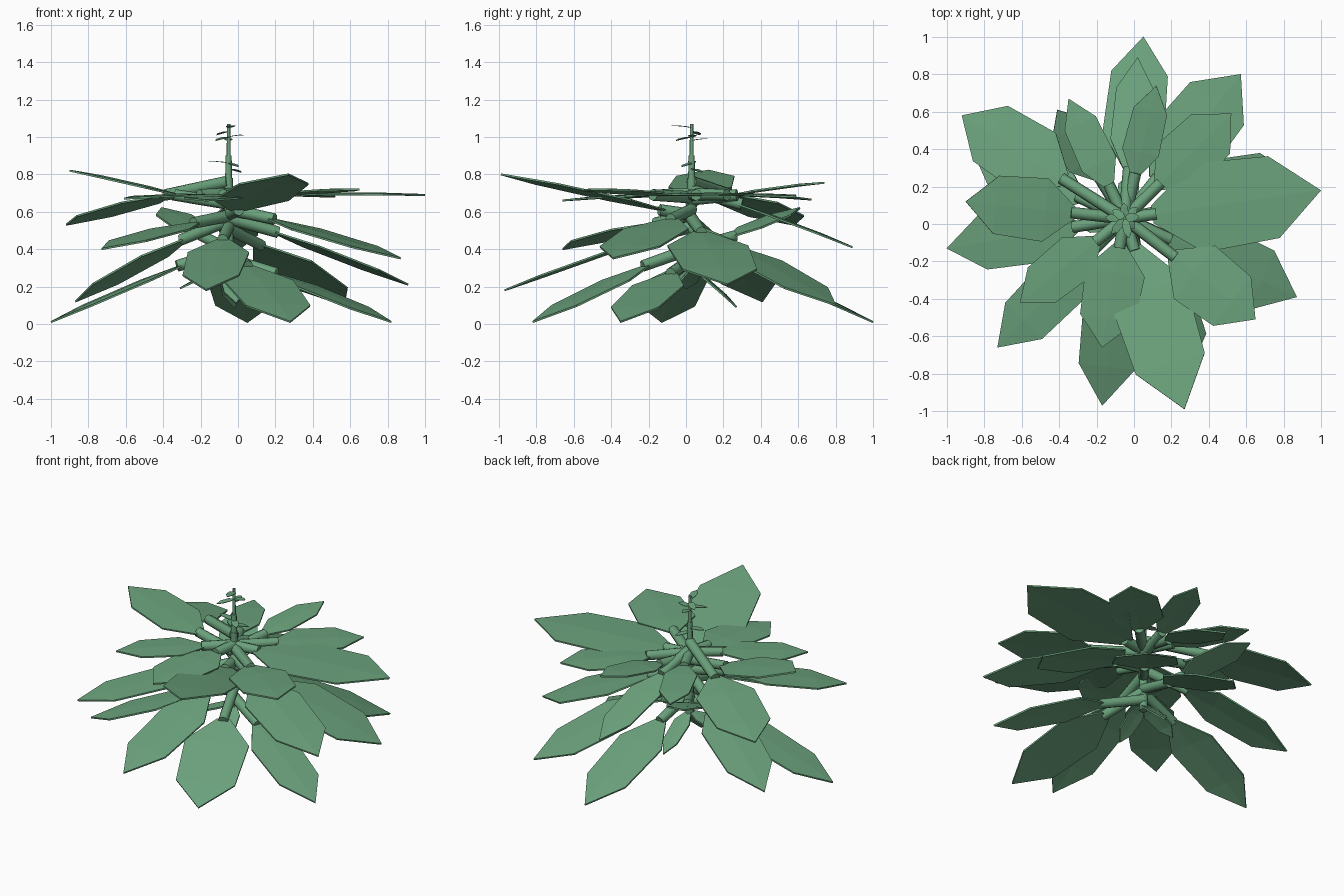
import bpy, math
from mathutils import Vector

if "Cube" in bpy.data.objects:
    bpy.data.objects.remove(bpy.data.objects["Cube"])

green = bpy.data.materials.new("leaf_green")
green.diffuse_color = (0.147, 0.36, 0.202, 1)
green.use_nodes = True
green.node_tree.nodes["Principled BSDF"].inputs["Base Color"].default_value = green.diffuse_color
STEM = Vector((-0.05, 0.03, 0))


def on_stem(z):
    return STEM + Vector((0, 0, z))


def make_object(name, verts, faces):
    mesh = bpy.data.meshes.new(name)
    mesh.from_pydata(verts, [], faces)
    mesh.materials.append(green)
    obj = bpy.data.objects.new(name, mesh)
    bpy.context.collection.objects.link(obj)
    return obj


def rod(name, a, b, ra, rb, sides=8):
    """Capped tapered cylinder between two points."""
    q = (b - a).to_track_quat('Z', 'Y')
    verts = []
    for p, r in ((a, ra), (b, rb)):
        for i in range(sides):
            t = 2 * math.pi * i / sides
            verts.append(p + q @ Vector((r * math.cos(t), r * math.sin(t), 0)))
    faces = [(i, (i + 1) % sides, sides + (i + 1) % sides, sides + i) for i in range(sides)]
    faces += [tuple(reversed(range(sides))), tuple(range(sides, 2 * sides))]
    obj = make_object(name, verts, faces)
    for poly in obj.data.polygons:
        poly.use_smooth = len(poly.vertices) == 4


def blade(name, base, tip, half, arch=0.01, thick=0.01):
    """Angular pointed leaf, nearly flat, with a faint fold along the midrib."""
    axis = tip - base
    side = Vector((-axis.y, axis.x, 0)).normalized()
    up = axis.cross(side).normalized()
    verts = []
    for t, w in ((0, 0.2), (0.27, 1.0), (0.72, 0.92)):
        mid = base + axis * t + up * (4 * arch * t * (1 - t))
        drop = up * (-0.03 * half * w)
        verts += [mid - side * half * w + drop, mid, mid + side * half * w + drop]
    verts.append(tip)
    faces = [(k, k + 3, k + 4, k + 1) for k in (0, 1, 3, 4)]
    faces += [(6, 9, 7), (7, 9, 8)]
    obj = make_object(name, verts, faces)
    mod = obj.modifiers.new("thickness", 'SOLIDIFY')
    mod.thickness = thick
    mod.offset = 0


def stalked_leaf(name, tip, half, reach, end_z):
    """Thick stalk leaving the stem along the slope of the leaf at its end."""
    tip = Vector(tip)
    direction = tip - STEM
    direction.z = 0
    span = direction.length - reach
    direction.normalize()
    end = STEM + direction * reach + Vector((0, 0, end_z))
    slope = (end_z - tip.z) / span
    rod(name + "_stalk", on_stem(end_z + 0.7 * slope * reach), end, 0.033, 0.031)
    blade(name, end - direction * 0.02, tip, half)


# Main stem, thick below and thin at the growing tip
rod("main_stem", on_stem(0.27), on_stem(0.78), 0.026, 0.024)
rod("upper_stem", on_stem(0.77), on_stem(0.9), 0.019, 0.016)
rod("stem_tip", on_stem(0.89), on_stem(1.07), 0.011, 0.009)

# Upper tier: tip x, y, z, half width, stalk length
upper = [
    (1.0, 0.18, 0.69, 0.24, 0.17),
    (0.52, 0.59, 0.68, 0.16, 0.27),
    (0.12, 0.74, 0.755, 0.10, 0.25),
    (-0.35, 0.67, 0.665, 0.10, 0.20),
    (-0.92, 0.58, 0.53, 0.19, 0.40),
    (-0.90, 0.12, 0.82, 0.17, 0.29),
    (-0.61, -0.42, 0.67, 0.13, 0.20),
    (-0.17, -0.66, 0.66, 0.16, 0.16),
    (0.27, -0.99, 0.80, 0.21, 0.18),
    (0.65, -0.51, 0.72, 0.18, 0.34),
]
for i, (x, y, z, half, reach) in enumerate(upper):
    height = 0.61 if y < -0.9 else 0.69  # the long front leaf rises from lower down
    stalked_leaf(f"upper_leaf_{i + 1}", (x, y, z), half, reach, height)

# Middle tier: tip x, y, z, half width, stalk height
middle = [
    (-0.41, 0.61, 0.62, 0.12, 0.47),
    (0.02, 0.89, 0.41, 0.11, 0.64),
    (0.91, 0.22, 0.21, 0.22, 0.49),
    (0.87, -0.39, 0.35, 0.19, 0.56),
    (-0.17, -0.97, 0.18, 0.165, 0.45),
    (-0.73, -0.66, 0.40, 0.15, 0.54),
]
for i, (x, y, z, half, height) in enumerate(middle):
    stalked_leaf(f"middle_leaf_{i + 1}", (x, y, z), half, 0.27, height)

# Lower tier, drooping: tip x, y, z, half width, stalk height
lower = [
    (0.57, 0.80, 0.10, 0.20, 0.42),
    (0.05, 1.0, 0.01, 0.165, 0.33),
    (-0.87, 0.41, 0.12, 0.17, 0.45),
    (-1.0, -0.13, 0.01, 0.16, 0.31),
    (0.28, -0.82, 0.01, 0.20, 0.31),
    (0.82, -0.35, 0.01, 0.15, 0.27),
]
for i, (x, y, z, half, height) in enumerate(lower):
    stalked_leaf(f"lower_leaf_{i + 1}", (x, y, z), half, 0.28, height)

# Small leaves at the foot of the stem
for i, tip in enumerate([(-0.01, -0.15, 0.11), (-0.31, 0.0, 0.19), (-0.02, 0.27, 0.09)]):
    blade(f"foot_leaf_{i + 1}", on_stem(0.3), Vector(tip), 0.06)

# Tiny leaves spiralling along the growing tip
for i, z in enumerate((0.83, 0.86, 0.86, 0.98, 1.0, 1.0, 1.03, 1.05)):
    a = math.radians(40 + 137.5 * i)
    length = 0.09 + 0.02 * math.sin(2 * i)
    root = on_stem(z)
    tip = root + Vector((math.cos(a) * length, math.sin(a) * length, 0.01 if i % 2 else -0.02))
    blade(f"tip_leaf_{i + 1}", root, tip, 0.022, 0.004, 0.003)
